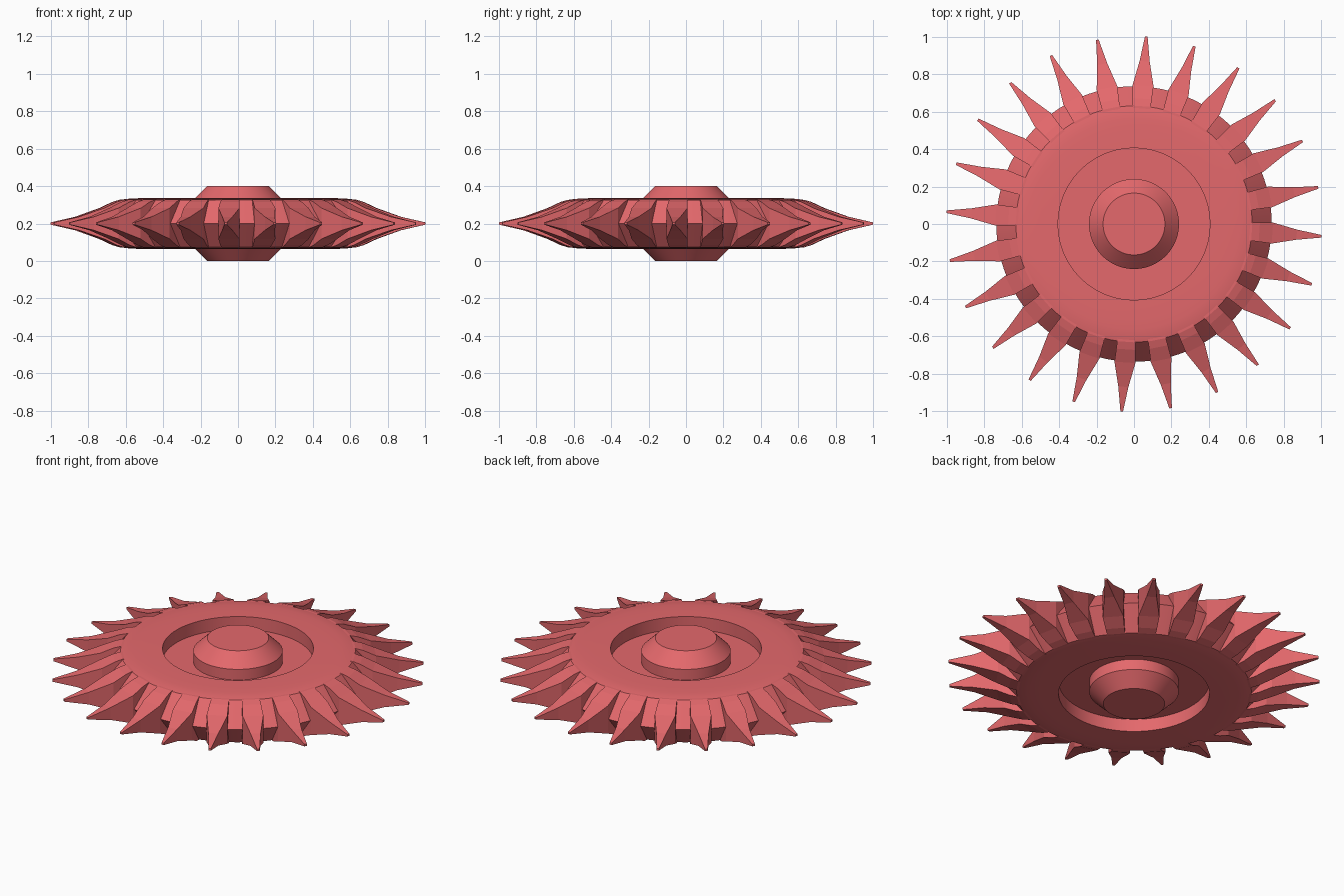
import bpy, bmesh, math

if "Cube" in bpy.data.objects:
    bpy.data.objects.remove(bpy.data.objects["Cube"])

MID = 0.2          # height of the symmetry plane
COUNT = 24         # number of spikes

red = bpy.data.materials.new("red")
red.diffuse_color = (0.78, 0.14, 0.15, 1)
red.use_nodes = True
red.node_tree.nodes["Principled BSDF"].inputs["Base Color"].default_value = red.diffuse_color


def finish(bm, name, smooth=None):
    bmesh.ops.remove_doubles(bm, verts=bm.verts, dist=1e-5)
    bmesh.ops.recalc_face_normals(bm, faces=bm.faces)
    mesh = bpy.data.meshes.new(name)
    bm.to_mesh(mesh)
    bm.free()
    mesh.materials.append(red)
    ob = bpy.data.objects.new(name, mesh)
    bpy.context.collection.objects.link(ob)
    if smooth:
        bpy.ops.object.select_all(action='DESELECT')
        ob.select_set(True)
        bpy.context.view_layer.objects.active = ob
        bpy.ops.object.shade_smooth_by_angle(angle=math.radians(smooth))
    return ob


def lathe(name, half, steps=96):
    """Spin an upper half profile (radius, height above MID), mirrored below."""
    prof = half + [(r, -h) for r, h in reversed(half) if h > 0]
    bm = bmesh.new()
    verts = [bm.verts.new((r, 0, MID + h)) for r, h in prof]
    edges = [bm.edges.new(p) for p in zip(verts, verts[1:])]
    bmesh.ops.spin(bm, geom=verts + edges, cent=(0, 0, 0), axis=(0, 0, 1),
                   angle=math.tau, steps=steps, use_duplicate=False)
    return finish(bm, name, 25)


# Disc with raised hub, ring groove and double-bevelled rim
lathe("disc_body", [(0, 0.2), (0.165, 0.2), (0.24, 0.125), (0.24, 0.062),
                    (0.405, 0.062), (0.405, 0.137), (0.50, 0.136),
                    (0.56, 0.134), (0.60, 0.131), (0.63, 0.125), (0.735, 0)])

# Spikes: rectangular sections (radius, half width, half height)
SECTIONS = [(0.59, 0.044, 0.128), (0.63, 0.048, 0.127), (0.67, 0.051, 0.115),
            (0.74, 0.056, 0.082), (0.87, 0.027, 0.036), (1.002, 0.007, 0.006)]
bm = bmesh.new()
for i in range(COUNT):
    a = math.radians(-3.75) + math.tau * i / COUNT
    c, s = math.cos(a), math.sin(a)
    rings = []
    for r, w, h in SECTIONS:
        rings.append([bm.verts.new((r * c - y * s, r * s + y * c, MID + z))
                      for y, z in ((-w, -h), (w, -h), (w, h), (-w, h))])
    for p, q in zip(rings, rings[1:]):
        for k in range(4):
            n = (k + 1) % 4
            bm.faces.new((p[k], p[n], q[n], q[k]))
    bm.faces.new(rings[0])
    bm.faces.new(rings[-1])
finish(bm, "rim_spikes")
